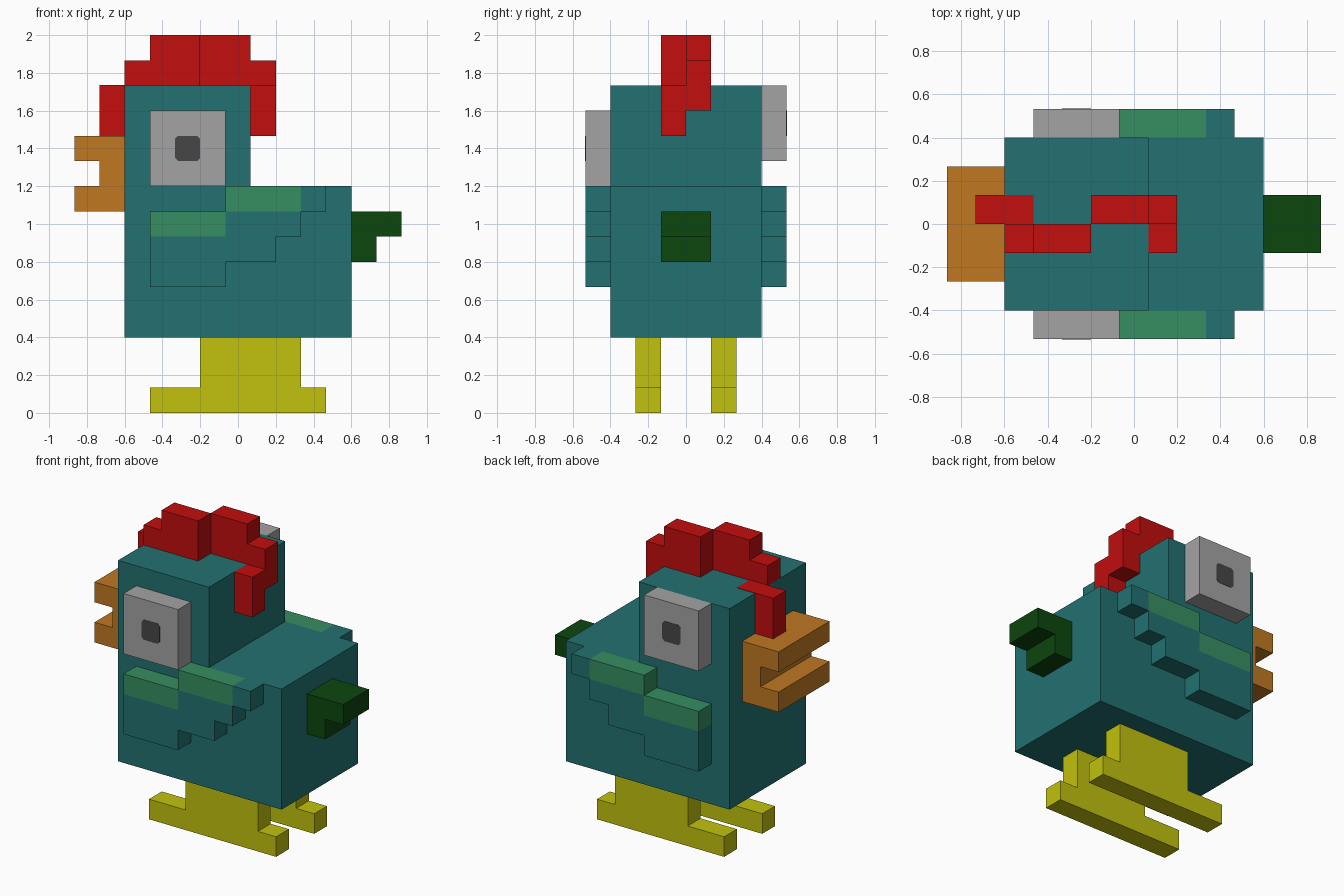
import bpy, bmesh
from mathutils import Vector

cube = bpy.data.objects.get("Cube")
if cube:
    bpy.data.objects.remove(cube, do_unlink=True)

U = 2 / 15  # one block


def material(name, rgb):
    # 8-bit display colour to linear
    lin = [((c / 255 + 0.055) / 1.055) ** 2.4 if c > 10 else c / 255 / 12.92 for c in rgb]
    m = bpy.data.materials.new(name)
    m.use_nodes = True
    m.diffuse_color = (*lin, 1)
    bsdf = m.node_tree.nodes["Principled BSDF"]
    bsdf.inputs["Base Color"].default_value = (*lin, 1)
    bsdf.inputs["Roughness"].default_value = 0.9
    return m


TEAL = material("teal feathers", (35, 113, 113))
GREEN = material("light green feathers", (54, 142, 97))
DARK_GREEN = material("dark green tail", (12, 70, 13))
RED = material("red comb", (194, 14, 14))
ORANGE = material("orange beak", (192, 120, 34))
YELLOW = material("yellow legs", (194, 194, 14))
GREY = material("pale grey eye", (164, 164, 164))
CHARCOAL = material("charcoal pupil", (70, 70, 70))


def slab(name, profile, y0, y1, mats, cuts=(), rule=None):
    """Extrude an (x, z) outline, in blocks, from y0 to y1."""
    bm = bmesh.new()
    face = bm.faces.new([bm.verts.new((x, y0, z)) for x, z in profile])
    ext = bmesh.ops.extrude_face_region(bm, geom=[face], use_keep_orig=True)
    moved = [v for v in ext["geom"] if isinstance(v, bmesh.types.BMVert)]
    bmesh.ops.translate(bm, verts=moved, vec=(0, y1 - y0, 0))
    for co, no in cuts:
        bmesh.ops.bisect_plane(bm, geom=bm.verts[:] + bm.edges[:] + bm.faces[:],
                               dist=1e-4, plane_co=Vector(co), plane_no=Vector(no))
    bmesh.ops.recalc_face_normals(bm, faces=bm.faces[:])
    if rule:
        for f in bm.faces:
            f.material_index = rule(f.calc_center_median())
    bmesh.ops.scale(bm, verts=bm.verts[:], vec=(U, U, U))
    mesh = bpy.data.meshes.new(name)
    bm.to_mesh(mesh)
    bm.free()
    for m in mats:
        mesh.materials.append(m)
    ob = bpy.data.objects.new(name, mesh)
    bpy.context.collection.objects.link(ob)
    return ob


def rect(x0, x1, z0, z1):
    return [(x0, z0), (x1, z0), (x1, z1), (x0, z1)]


# Body with the head as one stepped block
slab("body_and_head", [(-4.5, 3), (4.5, 3), (4.5, 9), (0.5, 9), (0.5, 13), (-4.5, 13)],
     -3, 3, [TEAL])

# Open beak
slab("beak", [(-4.5, 8), (-4.5, 11), (-6.5, 11), (-6.5, 10), (-5.5, 10),
              (-5.5, 9), (-6.5, 9), (-6.5, 8)], -2, 2, [ORANGE])

# Tail
slab("tail", [(4.5, 6), (5.5, 6), (5.5, 7), (6.5, 7), (6.5, 8), (4.5, 8)], -1, 1, [DARK_GREEN])

# Zigzag comb; the front flap sits a hair above the head
TOP = 13.02
slab("comb_front", [(-5.5, 11), (-4.5, 11), (-4.5, 12), (-3.5, 12), (-3.5, TOP), (-5.5, TOP)],
     0, 1, [RED])
slab("comb_middle", [(-4.5, 13), (-1.5, 13), (-1.5, 15), (-3.5, 15), (-3.5, 14), (-4.5, 14)],
     -1, 0, [RED])
slab("comb_back", [(-1.5, 13), (0.5, 13), (0.5, 12), (1.5, 12), (1.5, 14), (0.5, 14),
                   (0.5, 15), (-1.5, 15)], 0, 1, [RED])
slab("comb_tip", rect(0.5, 1.5, 11, 13), -1, 0, [RED])

# Stepped wing outline and its light green shoulder band
WING = [(-3.5, 5), (-0.5, 5), (-0.5, 6), (1.5, 6), (1.5, 7), (2.5, 7), (2.5, 8),
        (3.5, 8), (3.5, 9), (-0.5, 9), (-0.5, 8), (-3.5, 8)]
WING_CUTS = [((0, 0, 7), (0, 0, 1)), ((0, 0, 8), (0, 0, 1)),
             ((-0.5, 0, 0), (1, 0, 0)), ((2.5, 0, 0), (1, 0, 0))]


def shoulder_band(c):
    front = c.x < -0.51 and c.z > 7.01
    back = -0.51 <= c.x < 2.51 and c.z > 8.01
    return 1 if front or back else 0


# Paired parts; the left eye sits one block higher than the right
for side, s, eye_z in (("right", -1, 9), ("left", 1, 10)):
    slab(side + "_wing", WING, 3 * s, 4 * s, [TEAL, GREEN], WING_CUTS, shoulder_band)
    slab(side + "_eye", rect(-3.5, -0.5, eye_z, eye_z + 3), 3 * s, 4 * s, [GREY])
    # Pupil plate with clipped corners
    k, h = 0.38, 0.5
    octagon = [(-k, -h), (k, -h), (h, -k), (h, k), (k, h), (-k, h), (-h, k), (-h, -k)]
    slab(side + "_pupil", [(x - 2, z + eye_z + 1.5) for x, z in octagon],
         3.99 * s, 4.015 * s, [CHARCOAL])
    # Leg and long foot
    slab(side + "_leg", [(-3.5, 0), (3.5, 0), (3.5, 1), (2.5, 1), (2.5, 3),
                         (-1.5, 3), (-1.5, 1), (-3.5, 1)], s, 2 * s, [YELLOW])
